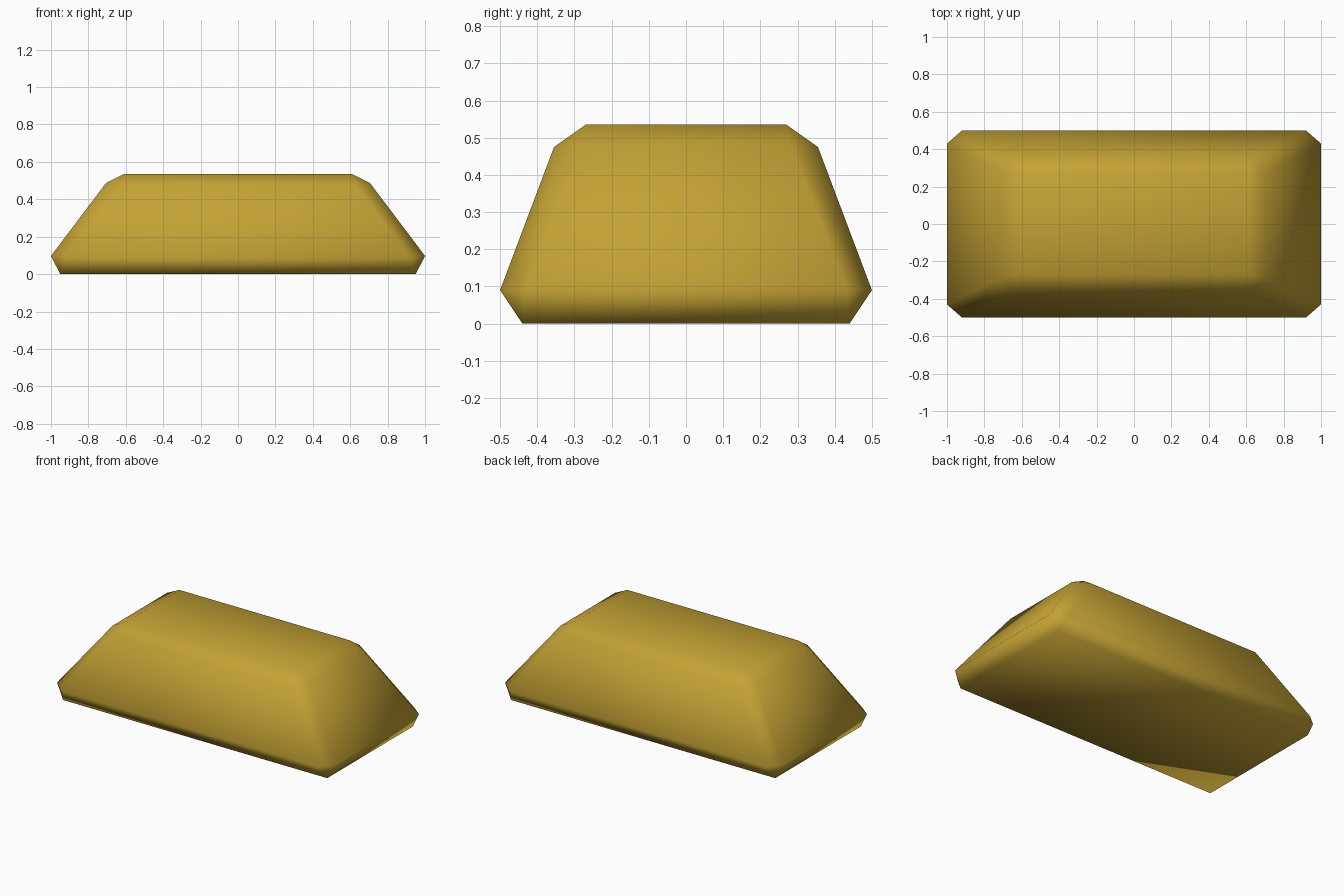
import bpy, bmesh, math

if "Cube" in bpy.data.objects:
    bpy.data.objects.remove(bpy.data.objects["Cube"])

gold = bpy.data.materials.new("gold")
gold.diffuse_color = (0.55, 0.36, 0.035, 1)
gold.use_nodes = True
gold.node_tree.nodes["Principled BSDF"].inputs["Base Color"].default_value = gold.diffuse_color

# One quarter of the ingot: three chamfer points at the bottom and top corner
corner = [
    (0.95, 0.44, 0.0), (0.92, 0.50, 0.09), (1.0, 0.43, 0.097),
    (0.61, 0.27, 0.535), (0.626, 0.355, 0.475), (0.705, 0.28, 0.488),
]

# Mirror the corner into all four quarters and wrap the chamfered block
bm = bmesh.new()
for sx in (-1, 1):
    for sy in (-1, 1):
        for x, y, z in corner:
            bm.verts.new((sx * x, sy * y, z))
bmesh.ops.convex_hull(bm, input=bm.verts)
bmesh.ops.dissolve_limit(bm, angle_limit=math.radians(5),
                         verts=bm.verts, edges=bm.edges)
bmesh.ops.recalc_face_normals(bm, faces=bm.faces)

# The whole bar is softly shaded
for face in bm.faces:
    face.smooth = True

mesh = bpy.data.meshes.new("ingot")
bm.to_mesh(mesh)
bm.free()
mesh.materials.append(gold)
bpy.context.collection.objects.link(bpy.data.objects.new("ingot", mesh))
